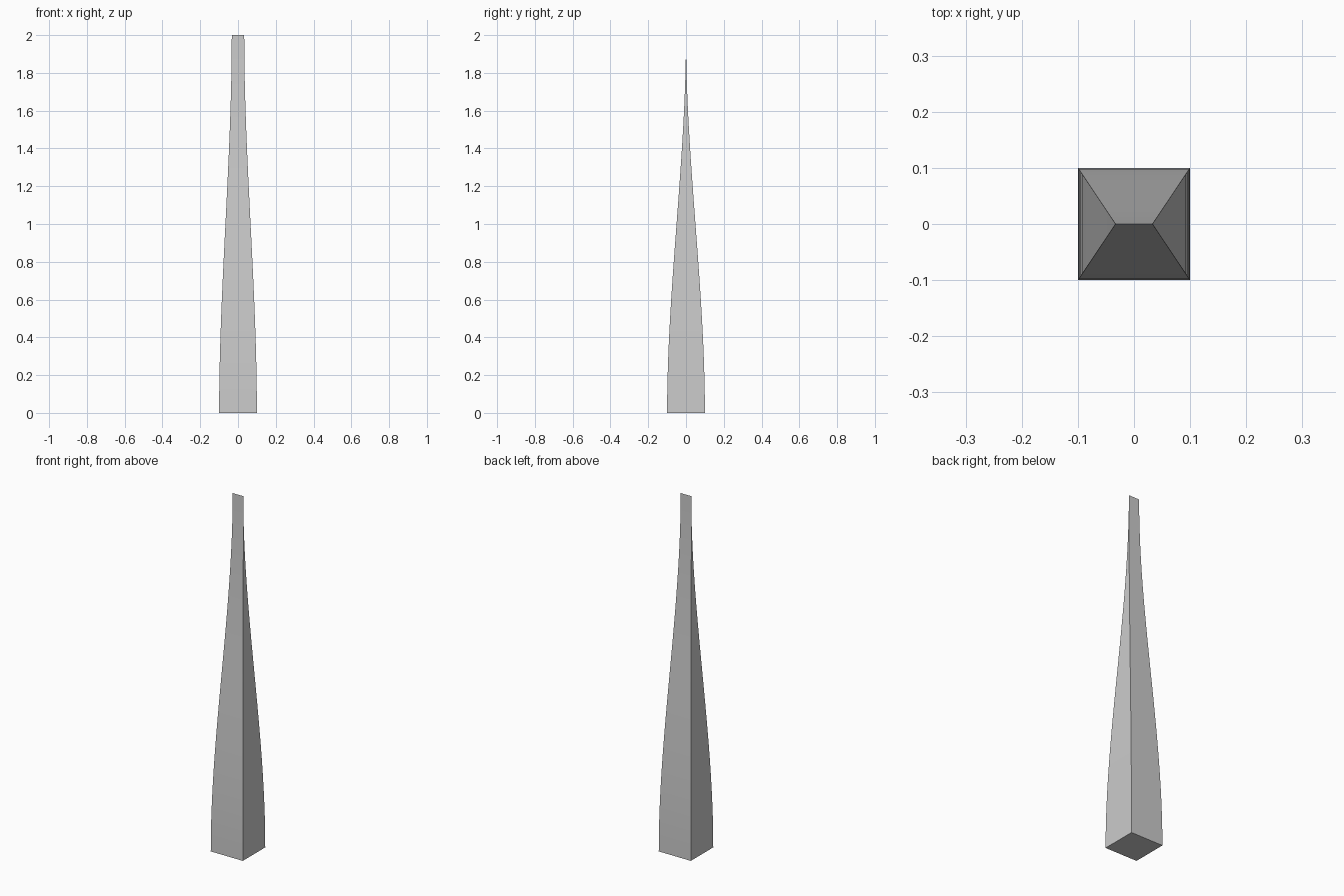
import bpy
import bmesh

if "Cube" in bpy.data.objects:
    bpy.data.objects.remove(bpy.data.objects["Cube"])

HEIGHT = 2.0
BASE = 0.1        # half width of the square foot
TIP = 0.033       # half width of the sharp top edge
RINGS = 24


def ease(u):
    # 1 at the foot, 0 at the tip, with a smooth S-shaped change
    return 1 - u * u * (3 - 2 * u)


# Tapered spike: square foot flowing up into a chisel edge
bm = bmesh.new()
rings = []
for i in range(RINGS + 1):
    u = i / RINGS
    t = ease(u)
    hx, hy = TIP + (BASE - TIP) * t, BASE * t
    rings.append([bm.verts.new((sx * hx, sy * hy, u * HEIGHT))
                  for sx, sy in ((-1, -1), (1, -1), (1, 1), (-1, 1))])
for low, high in zip(rings, rings[1:]):
    for k in range(4):
        n = (k + 1) % 4
        bm.faces.new((low[k], low[n], high[n], high[k]))
bm.faces.new(rings[0][::-1])

# Close the chisel edge at the top
bmesh.ops.remove_doubles(bm, verts=rings[-1], dist=1e-5)
bmesh.ops.recalc_face_normals(bm, faces=bm.faces)

mesh = bpy.data.meshes.new("tapered_spike")
bm.to_mesh(mesh)
bm.free()
spike = bpy.data.objects.new("tapered_spike", mesh)
bpy.context.collection.objects.link(spike)

# Smooth along the length, crisp at the corners
bpy.context.view_layer.objects.active = spike
spike.select_set(True)
bpy.ops.object.shade_smooth_by_angle()
